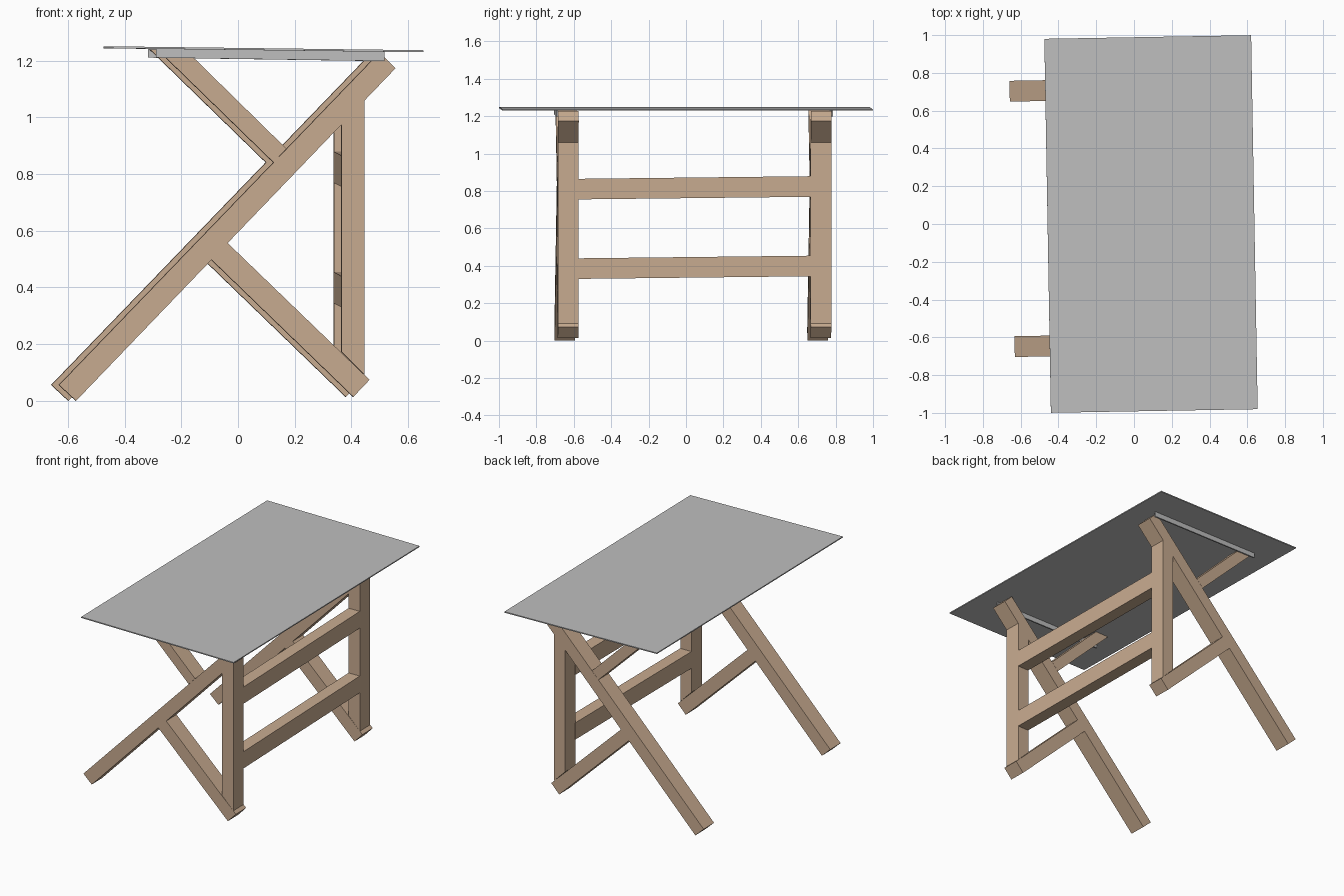
import bpy, bmesh, math
from mathutils import Vector, Matrix

if "Cube" in bpy.data.objects:
    bpy.data.objects.remove(bpy.data.objects["Cube"])


def material(name, rgb):
    m = bpy.data.materials.new(name)
    m.diffuse_color = (*rgb, 1)
    m.use_nodes = True
    m.node_tree.nodes["Principled BSDF"].inputs["Base Color"].default_value = m.diffuse_color
    return m


WOOD = material("light wood", (0.58, 0.41, 0.28))
GREY = material("grey top", (0.52, 0.52, 0.52))
TURN = math.radians(1.0)  # the whole table is turned slightly


def prism(name, profile, start, end, mat, matrix=None):
    """Loft an x/z profile from one offset to another along y."""
    bm = bmesh.new()
    a, b = ([bm.verts.new(Vector((x, 0, z)) + Vector(o)) for x, z in profile]
            for o in (start, end))
    bm.faces.new(a)
    bm.faces.new(b[::-1])
    n = len(a)
    for i in range(n):
        j = (i + 1) % n
        bm.faces.new((a[j], a[i], b[i], b[j]))
    if matrix:
        bm.transform(matrix)
    bmesh.ops.recalc_face_normals(bm, faces=bm.faces)
    me = bpy.data.meshes.new(name)
    bm.to_mesh(me)
    bm.free()
    me.materials.append(mat)
    ob = bpy.data.objects.new(name, me)
    bpy.context.collection.objects.link(ob)
    return ob


# Side frame timbers, as outlines in x/z
TIMBERS = {
    "diagonal_leg": [(-.632, .056), (-.572, 0), (.555, 1.173), (.498, 1.228)],
    "lower_brace": [(-.039, .558), (.463, .074), (.406, .014), (-.095, .498)],
    "upper_brace": [(.124, .841), (.170, .889), (-.186, 1.238), (-.284, 1.238)],
    "post": [(.364, .173), (.445, .092), (.445, 1.060), (.364, .975)],
}
RAIL = [(-.29, 1.21), (.515, 1.198), (.515, 1.231), (-.29, 1.241)]
HALF = 0.055

# Two side frames with a thin rail on the outer face of each
for side, x, y, out in (("front", 0, -.638, -1), ("back", -.0265, .714, 1)):
    place = Matrix.Translation((x, y, 0)) @ Matrix.Rotation(TURN, 4, 'Z')
    for part, outline in TIMBERS.items():
        prism(f"{side}_{part}", outline, (0, -HALF, 0), (0, HALF, 0), WOOD, place)
    prism(f"{side}_top_rail", RAIL, (0, out * HALF, 0),
          (0, out * (HALF + .009), 0), GREY, place)

# Cross beams between the posts, rising slightly to the back
for name, z in (("upper_cross_beam", .755), ("lower_cross_beam", .33)):
    box = [(.364, z), (.445, z), (.445, z + .11), (.364, z + .11)]
    prism(name, box, (0, -.578, 0), (-.0265, .667, .014), WOOD)

# Thin table top, sloping down to the right
slope = Matrix.Rotation(math.radians(0.72), 4, 'Y')
place = Matrix.Translation((.09, 0, 1.2395)) @ Matrix.Rotation(TURN, 4, 'Z') @ slope
w, t = .5475, .0035
prism("table_top", [(-w, -t), (w, -t), (w, t), (-w, t)],
      (0, -.99, 0), (0, .99, 0), GREY, place)
